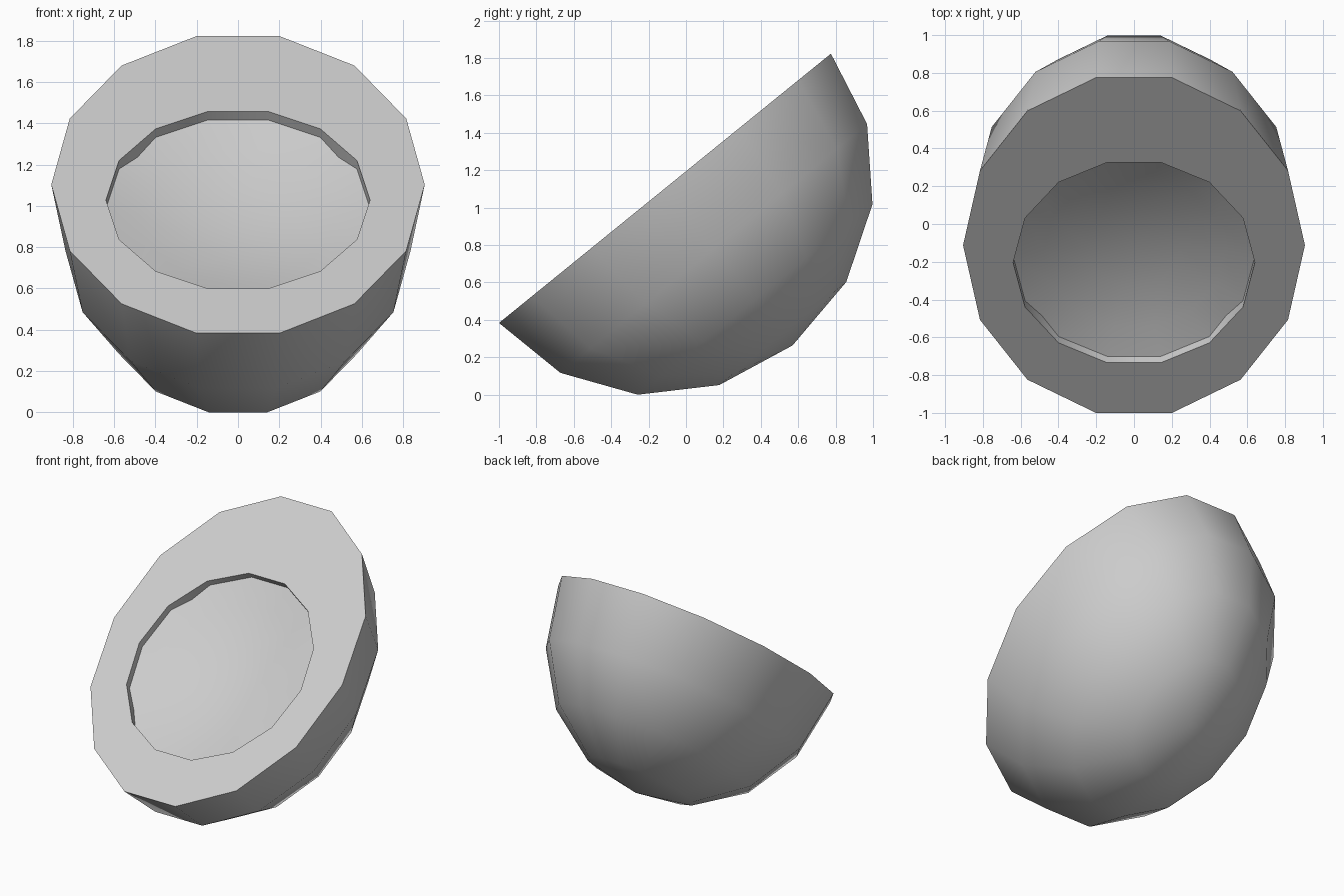
import bpy, bmesh
from math import sin, cos, pi, radians
from mathutils import Matrix

if "Cube" in bpy.data.objects:
    bpy.data.objects.remove(bpy.data.objects["Cube"])

N = 14
bm = bmesh.new()

def ring(rx, ry, z, cy=0.0):
    return [bm.verts.new((rx * cos(2 * pi * k / N), cy + ry * sin(2 * pi * k / N), z))
            for k in range(N)]

def bridge(a, b):
    for k in range(N):
        j = (k + 1) % N
        bm.faces.new((a[k], a[j], b[j], b[k]))

def cap(a, z, cy=0.0):
    tip = bm.verts.new((0, cy, z))
    for k in range(N):
        bm.faces.new((a[k], a[(k + 1) % N], tip))

# outer half shell: lower half of an ellipsoid
RX, RY, RZ = 0.905, 1.172, 1.082
outer = [ring(RX * cos(i * pi / 8), RY * cos(i * pi / 8), -RZ * sin(i * pi / 8))
         for i in range(4)]
for a, b in zip(outer, outer[1:]):
    bridge(a, b)
cap(outer[-1], -RZ)

# off-centre opening in the flat rim, short wall, shallow dished floor
HX, HY, HC, WALL, DISH = 0.64, 0.70, -0.118, 0.053, 0.11
hole = ring(HX, HY, 0, HC)
bridge(outer[0], hole)
floor = [ring(HX * s, HY * s, -WALL - DISH * (1 - s * s), HC) for s in (1, 0.75, 0.4)]
bridge(hole, floor[0])
for a, b in zip(floor, floor[1:]):
    bridge(a, b)
cap(floor[-1], -WALL - DISH, HC)

# small dips where the floor meets the wall on the diagonals
edge_set = set(floor[0])
diagonal = [e for e in bm.edges if all(v in edge_set and 0.39 < abs(v.co.x) < 0.58
                                      for v in e.verts)]
new = bmesh.ops.subdivide_edges(bm, edges=diagonal, cuts=1)
for v in {g for g in new["geom_inner"] if isinstance(g, bmesh.types.BMVert)}:
    v.co.z -= 0.026

bmesh.ops.recalc_face_normals(bm, faces=bm.faces)

# tilt the bowl so it leans to the front
bm.transform(Matrix.Translation((0, -0.1125, 1.11)) @ Matrix.Rotation(radians(39.05), 4, 'X'))
low = min(v.co.z for v in bm.verts)
bmesh.ops.translate(bm, verts=bm.verts, vec=(0, 0, -low))

mesh = bpy.data.meshes.new("half_shell")
bm.to_mesh(mesh)
bm.free()
obj = bpy.data.objects.new("half_shell", mesh)
bpy.context.collection.objects.link(obj)
bpy.context.view_layer.objects.active = obj
obj.select_set(True)
bpy.ops.object.shade_smooth_by_angle(angle=radians(40))
